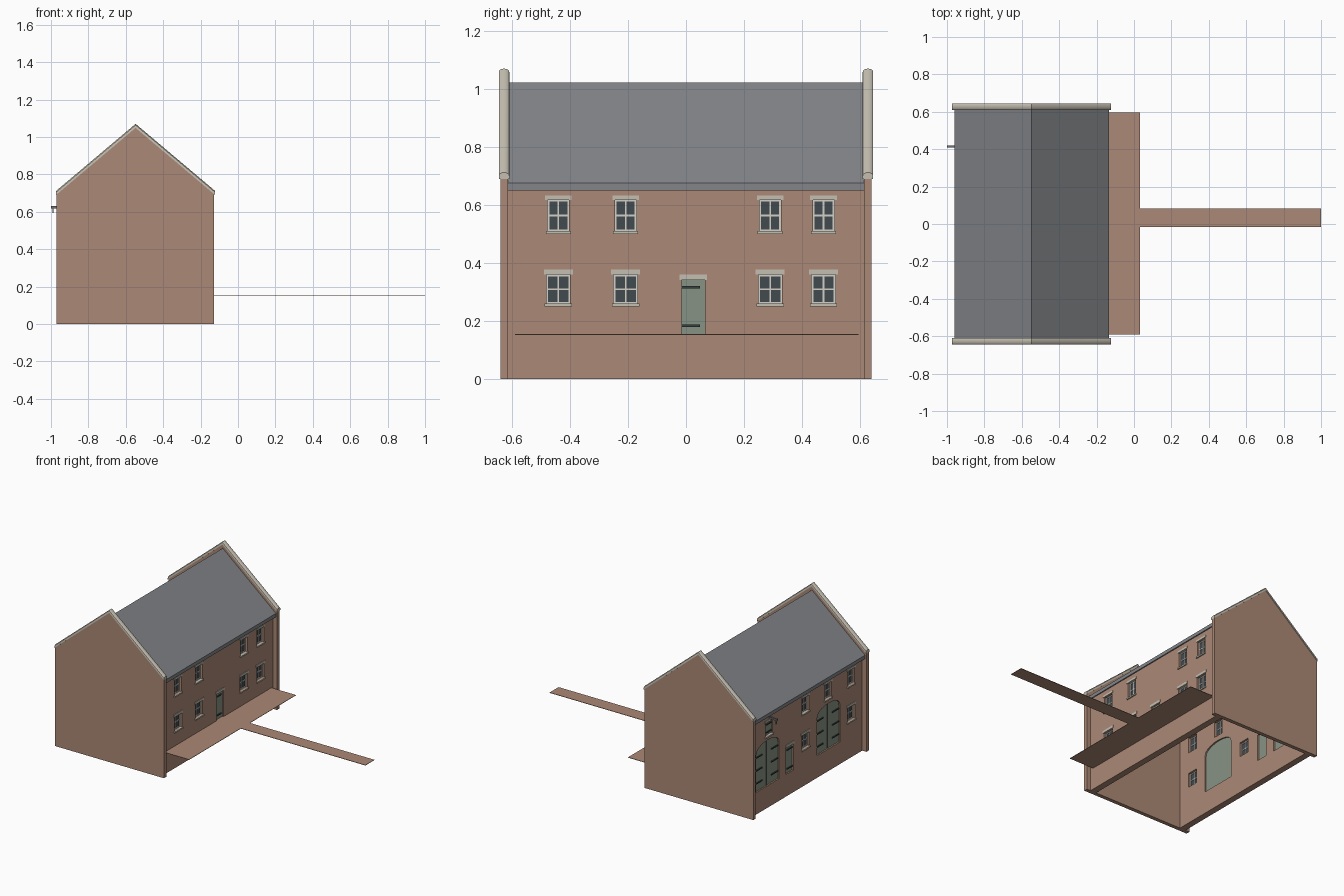
import bpy, bmesh
from math import pi, sin, cos

cube = bpy.data.objects.get("Cube")
if cube:
    bpy.data.objects.remove(cube, do_unlink=True)


def material(name, r, g, b):
    m = bpy.data.materials.new(name)
    m.use_nodes = True
    m.diffuse_color = (r, g, b, 1)
    m.node_tree.nodes["Principled BSDF"].inputs["Base Color"].default_value = (r, g, b, 1)
    return m


BRICK = material("brick", 0.41, 0.25, 0.18)
SLATE = material("roof slate", 0.23, 0.235, 0.25)
STONE = material("pale stone", 0.56, 0.52, 0.44)
GREEN = material("green door paint", 0.24, 0.29, 0.23)
GLASS = material("dark glass", 0.055, 0.07, 0.08)
WHITE = material("white frame", 0.66, 0.64, 0.58)
IRON = material("iron", 0.04, 0.05, 0.05)
STEEL = material("hoist grey", 0.16, 0.16, 0.16)


def finish(name, bm, mat):
    bmesh.ops.recalc_face_normals(bm, faces=bm.faces)
    me = bpy.data.meshes.new(name)
    bm.to_mesh(me)
    bm.free()
    if mat:
        me.materials.append(mat)
    ob = bpy.data.objects.new(name, me)
    bpy.context.collection.objects.link(ob)
    return ob


def prism(bm, pts, axis, a, b):
    """Extrude a profile along x (profile y, z) or along y (profile x, z)."""
    def at(p, t):
        return (t, p[0], p[1]) if axis == "x" else (p[0], t, p[1])
    ends = [[bm.verts.new(at(p, t)) for p in pts] for t in (a, b)]
    bm.faces.new(ends[0])
    bm.faces.new(ends[1])
    for i in range(len(pts)):
        j = (i + 1) % len(pts)
        bm.faces.new((ends[0][i], ends[0][j], ends[1][j], ends[1][i]))


def rect(y, hw, z0, z1):
    return [(y - hw, z0), (y + hw, z0), (y + hw, z1), (y - hw, z1)]


def arch(y, hw, z0, spring, top, n=10):
    return [(y - hw, z0), (y + hw, z0)] + [
        (y + hw * cos(pi * i / n), spring + (top - spring) * sin(pi * i / n) ** 0.8 if 0 < i < n else spring)
        for i in range(n + 1)]


MID, GROUND = -0.5475, 0.155

# Gable walls with rounded stone copings
for side, s in (("front", -1), ("back", 1)):
    bm = bmesh.new()
    prism(bm, [(-0.97, 0), (-0.127, 0), (-0.127, 0.695), (MID, 1.05), (-0.97, 0.695)],
          "y", s * 0.613, s * 0.64)
    finish(side + "_gable_wall", bm, BRICK)

    bm = bmesh.new()
    n = 8
    rows = []
    for x, z in ((-0.972, 0.69), (MID, 1.048), (-0.123, 0.69)):
        row = [bm.verts.new((x, s * 0.627 + 0.018 * cos(pi * i / n),
                             z + 0.01 + 0.012 * sin(pi * i / n))) for i in range(n + 1)]
        row += [bm.verts.new((x, s * 0.627 + d, z)) for d in (-0.018, 0.018)]
        rows.append(row)
    for r0, r1 in zip(rows, rows[1:]):
        for i in range(len(r0)):
            j = (i + 1) % len(r0)
            bm.faces.new((r0[i], r0[j], r1[j], r1[i]))
    bm.faces.new(rows[0])
    bm.faces.new(rows[-1])
    ob = finish(side + "_coping", bm, STONE)
    bpy.context.view_layer.objects.active = ob
    ob.select_set(True)
    bpy.ops.object.shade_smooth_by_angle()
    ob.select_set(False)

# Roof
bm = bmesh.new()
prism(bm, [(-0.96, 0.65), (-0.96, 0.675), (MID, 1.022), (-0.135, 0.675), (-0.135, 0.65), (MID, 0.995)],
      "y", -0.613, 0.613)
finish("roof", bm, SLATE)


def long_wall(side, s, face, windows, doors, arches, hatches):
    """One long wall; depth d is measured inward from the outer face."""
    def x(d):
        return face - s * d

    cut, frames, glass, stone, leaf, iron = (bmesh.new() for _ in range(6))

    def add(bm, pts, d0, d1):
        prism(bm, pts, "x", x(d0), x(d1))

    def strap(y0, y1, z):
        add(iron, [(y0, z - 0.004), (y1, z - 0.004), (y1, z + 0.004), (y0, z + 0.004)], 0.004, 0.012)

    # Windows: frame, cross bars, lintel and sill
    for y, hw, z0, z1, lintel in windows:
        zm = (z0 + z1) / 2
        add(cut, rect(y, hw, z0, z1), -0.02, 0.1)
        add(glass, rect(y, hw, z0, z1), 0.018, 0.026)
        for e in (-1, 1):
            add(frames, rect(y + e * (hw - 0.003), 0.003, z0, z1), 0.013, 0.031)
        for z in (z0 + 0.003, zm, z1 - 0.003):
            add(frames, rect(y, hw, z - 0.003, z + 0.003), 0.014, 0.03)
        add(frames, rect(y, 0.003, z0, z1), 0.013, 0.031)
        add(stone, rect(y, hw + 0.009, z1, z1 + lintel), -0.004, 0.03)
        add(stone, rect(y, hw + 0.006, z0 - 0.01, z0), -0.008, 0.03)

    # Plank doors with two strap hinges and a lintel
    for y in doors:
        shape = rect(y, 0.04, GROUND, 0.342)
        add(cut, shape, -0.02, 0.1)
        add(leaf, shape, 0.01, 0.035)
        add(stone, rect(y, 0.048, 0.342, 0.36), -0.004, 0.03)
        for z in (0.184, 0.316):
            strap(y - 0.04, y + 0.024, z)

    # Arched double doors
    for y in arches:
        shape = arch(y, 0.128, GROUND, 0.41, 0.475)
        add(cut, shape, -0.02, 0.1)
        add(leaf, shape, 0.01, 0.035)
        add(iron, rect(y, 0.0015, GROUND, 0.472), 0.008, 0.012)
        for z in (0.21, 0.3, 0.39):
            for e in (-1, 1):
                strap(*sorted((y + e * 0.125, y + e * 0.05)), z)

    # Loading hatches
    for y in hatches:
        shape = rect(y, 0.04, 0.505, 0.6)
        add(cut, shape, -0.02, 0.1)
        add(leaf, shape, 0.01, 0.035)
        add(stone, rect(y, 0.047, 0.6, 0.614), -0.004, 0.03)
        add(stone, rect(y, 0.046, 0.495, 0.505), -0.008, 0.03)
        for z in (0.525, 0.58):
            strap(y - 0.04, y + 0.02, z)

    bm = bmesh.new()
    add(bm, rect(0, 0.614, 0, 0.665), 0, 0.045)
    wall = finish(side + "_wall", bm, BRICK)
    cutter = finish(side + "_openings", cut, None)
    cutter.hide_render = True
    mod = wall.modifiers.new("openings", "BOOLEAN")
    mod.operation, mod.solver, mod.object = "DIFFERENCE", "EXACT", cutter
    bpy.context.view_layer.objects.active = wall
    bpy.ops.object.modifier_apply(modifier=mod.name)
    bpy.data.objects.remove(cutter, do_unlink=True)

    for part, bm, mat in (("window_frames", frames, WHITE), ("window_glass", glass, GLASS),
                          ("lintels_and_sills", stone, STONE), ("doors", leaf, GREEN),
                          ("hinges", iron, IRON)):
        finish(side + "_" + part, bm, mat)


def upper(y):
    return (y, 0.037, 0.51, 0.618, 0.014)


def lower(y):
    return (y, 0.041, 0.26, 0.36, 0.017)


ys = (-0.44, -0.208, 0.29, 0.474)
long_wall("left", 1, -0.157, [f(y) for y in ys for f in (upper, lower)], [0.025], [], [])
long_wall("right", -1, -0.938,
          [upper(y) for y in (-0.49, -0.235, 0.015)] + [lower(y) for y in (-0.49, 0.015)],
          [0.19], [-0.24, 0.435], [0.42])

# Raised walkway and long gangway
bm = bmesh.new()
prism(bm, [(-0.16, 0.152), (0.033, 0.152), (0.033, 0.155), (-0.16, 0.155)], "y", -0.59, 0.595)
finish("walkway", bm, BRICK)
bm = bmesh.new()
prism(bm, [(0.033, 0.152), (1.0, 0.152), (1.0, 0.155), (0.033, 0.155)], "y", -0.016, 0.083)
finish("gangway", bm, BRICK)

# Hoist beam with hanging hook
bm = bmesh.new()
prism(bm, rect(0.415, 0.006, 0.618, 0.63), "x", -1.0, -0.93)
prism(bm, rect(0.415, 0.003, 0.592, 0.618), "x", -0.993, -0.986)
finish("hoist", bm, STEEL)
